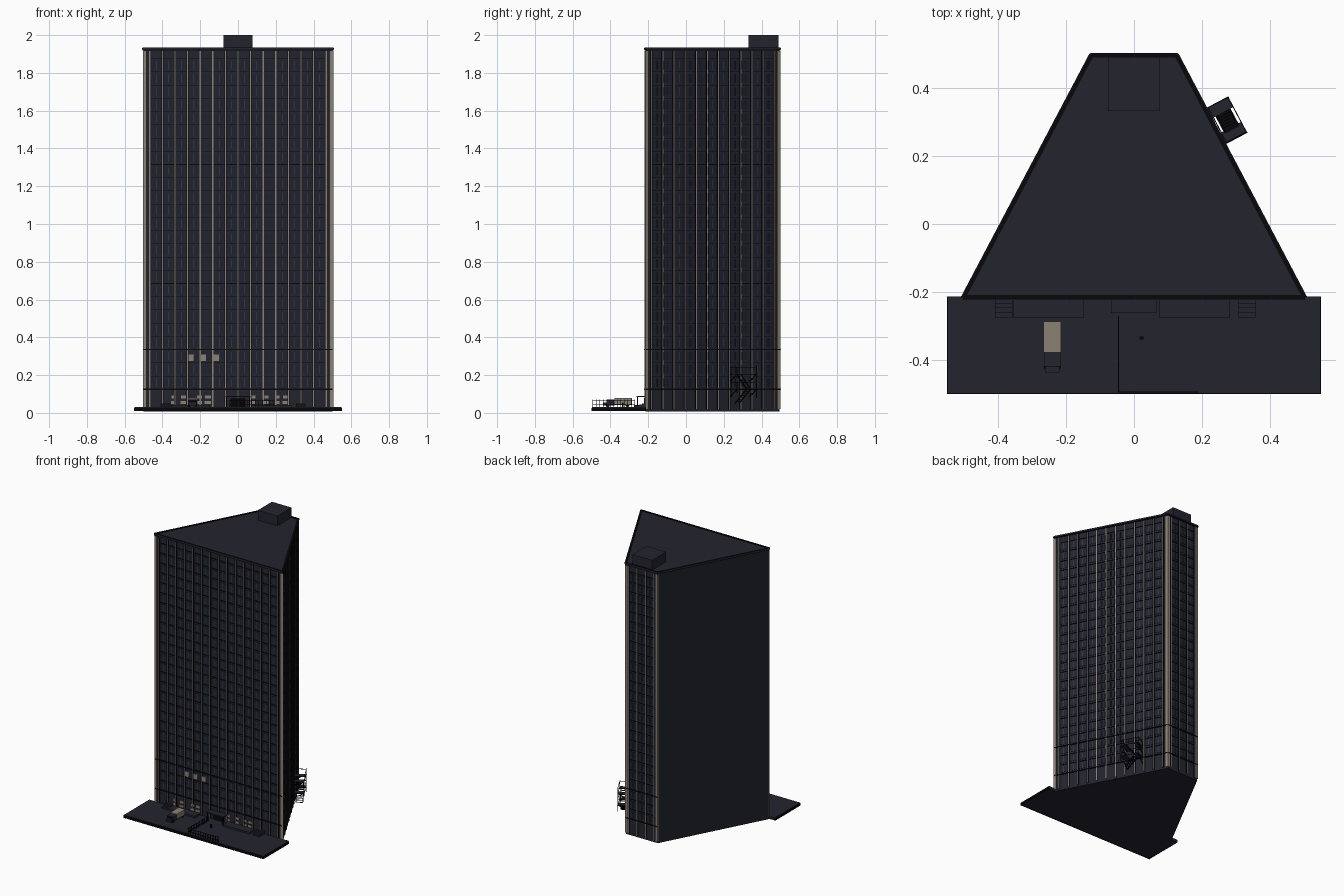
import bpy, bmesh, math
from mathutils import Matrix, Vector

cube = bpy.data.objects.get("Cube")
if cube:
    bpy.data.objects.remove(cube, do_unlink=True)


def material(name, rgb):
    m = bpy.data.materials.new(name)
    m.use_nodes = True
    m.diffuse_color = (*rgb, 1)
    m.node_tree.nodes["Principled BSDF"].inputs["Base Color"].default_value = (*rgb, 1)
    return m


SLATE = material("dark slate", (0.017, 0.017, 0.028))
GLASS = material("dark glass", (0.014, 0.016, 0.027))
BLIND = material("plain wall charcoal", (0.013, 0.015, 0.019))
TAN = material("tan stone", (0.25, 0.22, 0.175))
BLACK = material("black metal", (0.002, 0.002, 0.003))
GREY = material("grey mullion", (0.06, 0.06, 0.075))


class Part:
    """Collects boxes placed in a local frame and turns them into one object."""

    def __init__(self, name, mat, frame=None):
        self.name, self.mat = name, mat
        self.frame = frame or Matrix.Identity(4)
        self.bm = bmesh.new()

    def box(self, x0, x1, y0, y1, z0, z1):
        size = Matrix.Diagonal((x1 - x0, y1 - y0, z1 - z0, 1))
        move = Matrix.Translation(((x0 + x1) / 2, (y0 + y1) / 2, (z0 + z1) / 2))
        bmesh.ops.create_cube(self.bm, size=1, matrix=self.frame @ move @ size)

    def beam(self, a, b, width, depth):
        a, b = Vector(a), Vector(b)
        turn = (b - a).to_track_quat("Z", "Y").to_matrix().to_4x4()
        size = Matrix.Diagonal((width, depth, (b - a).length, 1))
        move = Matrix.Translation((a + b) / 2)
        bmesh.ops.create_cube(self.bm, size=1, matrix=self.frame @ move @ turn @ size)

    def done(self):
        bmesh.ops.recalc_face_normals(self.bm, faces=self.bm.faces)
        mesh = bpy.data.meshes.new(self.name)
        self.bm.to_mesh(mesh)
        self.bm.free()
        mesh.materials.append(self.mat)
        ob = bpy.data.objects.new(self.name, mesh)
        bpy.context.collection.objects.link(ob)
        return ob


# Tower body: four-sided prism with one blind wall
TOP, FLOOR = 1.93, 0.07
plan = [Vector(p) for p in ((-0.5, -0.215), (0.5, -0.215), (0.125, 0.495), (-0.125, 0.495))]
tower = Part("tower_body", SLATE)
base = tower.bm.faces.new([tower.bm.verts.new((*p, 0.008)) for p in plan])
side = bmesh.ops.extrude_face_region(tower.bm, geom=[base])
bmesh.ops.translate(tower.bm, vec=(0, 0, TOP - 0.008),
                    verts=[g for g in side["geom"] if isinstance(g, bmesh.types.BMVert)])
body = tower.done()
body.data.materials.append(BLIND)
for f in body.data.polygons:
    f.material_index = int(f.normal.x < -0.5)


def wall_frame(i):
    """Frame with x along wall i, y outward and z up; also the wall length."""
    a, b = plan[i], plan[(i + 1) % 4]
    d = (b - a).normalized()
    m = Matrix(((d.x, d.y, 0, a.x), (d.y, -d.x, 0, a.y), (0, 0, 1, 0), (0, 0, 0, 1)))
    return m, (b - a).length


# Facades: pilasters, windows, sills and bands
def facade(name, i, bays):
    frame, length = wall_frame(i)
    step = 0.0667
    start = (length - step * bays) / 2
    stone = Part(name + "_pilasters", TAN, frame)
    dark = Part(name + "_sills", BLACK, frame)
    glass = Part(name + "_windows", GLASS, frame)
    mull = Part(name + "_mullions", GREY, frame)
    for k in range(bays + 1):
        u = start + k * step
        stone.box(u - 0.003, u + 0.003, 0, 0.006, 0.02, TOP - 0.015)
        for s in (-1, 1):
            dark.box(u + s * 0.004 - 0.001, u + s * 0.004 + 0.001, 0, 0.006, 0.02, TOP - 0.015)
    for u in (0.006, length - 0.006):
        stone.box(u - 0.008, u + 0.008, -0.004, 0.005, 0.02, TOP - 0.015)
    for n in range(26):
        z = 0.125 + n * FLOOR
        dark.box(start, length - start, 0, 0.004, z - 0.0015, z + 0.0015)
        if z + 0.06 > TOP:
            continue
        for k in range(bays):
            u = start + k * step
            for v in (u + 0.008, u + 0.036):
                glass.box(v, v + 0.023, 0, 0.002, z + 0.014, z + 0.058)
            mull.box(u + 0.0325, u + 0.0345, 0, 0.003, z + 0.014, z + 0.058)
    for z in (0.125, 0.335):
        dark.box(0, length, 0, 0.007, z - 0.003, z + 0.003)
    for part in (stone, dark, glass, mull):
        part.done()


facade("front", 0, 14)
facade("right_side", 1, 11)
facade("back", 2, 3)

# Roof edge and roof house
for i, name in enumerate(("front", "right", "back", "left")):
    frame, length = wall_frame(i)
    rim = Part(name + "_roof_edge", BLACK, frame)
    rim.box(-0.003, length + 0.003, -0.006, 0.006, TOP - 0.012, TOP + 0.004)
    rim.done()
    fascia = Part(name + "_fascia", SLATE, frame)
    fascia.box(-0.003, length + 0.003, 0, 0.008, TOP - 0.006, TOP + 0.003)
    fascia.done()
house = Part("roof_house", SLATE)
house.box(-0.077, 0.077, 0.332, 0.49, TOP, 2.0)
house.done()

# Pavement and kerb
pave = Part("pavement", SLATE)
pave.box(-0.547, 0.547, -0.497, -0.213, 0.012, 0.03)
pave.done()
kerb = Part("kerb", BLACK)
kerb.box(-0.55, 0.55, -0.5, -0.496, 0.01, 0.027)
for s in (-1, 1):
    kerb.box(s * 0.548 - 0.002, s * 0.548 + 0.002, -0.5, -0.213, 0.01, 0.027)
kerb.done()

# Entrance canopy, planters, steps and shopfront lights
front = Part("canopy_and_planters", SLATE)
front.box(-0.067, 0.067, -0.262, -0.21, 0.083, 0.09)
front.box(-0.355, -0.147, -0.275, -0.215, 0.03, 0.042)
front.box(0.073, 0.282, -0.275, -0.215, 0.03, 0.042)
for x in (-0.383, 0.332):
    for n in range(4):
        front.box(x - 0.026, x + 0.026, -0.275 + n * 0.014, -0.215, 0.03, 0.035 + n * 0.005)
front.done()
posts = Part("canopy_posts", BLACK)
for x in (-0.06, 0.06):
    posts.box(x - 0.003, x + 0.003, -0.26, -0.254, 0.03, 0.083)
posts.box(-0.04, 0.04, -0.222, -0.21, 0.03, 0.08)
posts.done()
lights = Part("shopfront_lights", TAN)
for x, w in ((-0.355, 0.02), (-0.305, 0.03), (-0.22, 0.03), (-0.178, 0.035),
             (0.065, 0.027), (0.137, 0.025), (0.2, 0.02), (0.235, 0.035)):
    lights.box(x, x + w, -0.221, -0.212, 0.046, 0.062)
    lights.box(x + 0.004, x + w, -0.221, -0.212, 0.076, 0.092)
for k in range(3):
    x = -0.265 + k * 0.0667
    lights.box(x, x + 0.03, -0.22, -0.212, 0.275, 0.31)
lights.done()

# Delivery van
cargo = Part("van_cargo_box", TAN)
cargo.box(-0.266, -0.214, -0.378, -0.286, 0.042, 0.078)
cargo.done()
cab = Part("van_cab", SLATE)
cab.box(-0.264, -0.216, -0.418, -0.378, 0.04, 0.072)
cab.box(-0.261, -0.219, -0.436, -0.418, 0.04, 0.056)
cab.done()
wheels = Part("van_wheels", BLACK)
for x in (-0.259, -0.221):
    for y in (-0.415, -0.31):
        bmesh.ops.create_cone(wheels.bm, cap_ends=True, segments=12, radius1=0.01, radius2=0.01,
                              depth=0.01, matrix=Matrix.Translation((x, y, 0.04))
                              @ Matrix.Rotation(math.pi / 2, 4, "Y"))
wheels.box(-0.261, -0.219, -0.4195, -0.417, 0.058, 0.07)
wheels.done()

# Street railings and hydrant
rail = Part("street_railings", BLACK)
for z in (0.045, 0.065):
    rail.box(-0.047, -0.044, -0.495, -0.27, z, z + 0.003)
    rail.box(-0.047, 0.19, -0.495, -0.492, z, z + 0.003)
for n in range(13):
    y, x = -0.495 + n * 0.0185, -0.047 + n * 0.0195
    rail.box(-0.047, -0.044, y, y + 0.003, 0.03, 0.07)
    rail.box(x, x + 0.003, -0.495, -0.492, 0.03, 0.07)
rail.box(0.016, 0.028, -0.339, -0.331, 0.03, 0.055)
rail.done()

# Fire escape on the right wall
frame, _ = wall_frame(1)
escape = Part("fire_escape", BLACK, frame)
grate = Part("fire_escape_landings", SLATE, frame)
U0, U1, OUT = 0.507, 0.626, 0.078
for z in (0.125, 0.205):
    for u0, u1 in ((U0, U0 + 0.035), (U1 - 0.035, U1)):
        grate.box(u0, u1, 0, OUT, z - 0.003, z)
    for v in (0.012, OUT):
        escape.box(U0, U1, v - 0.003, v, z - 0.003, z)
    escape.box(U0, U1, OUT - 0.003, OUT, z + 0.035, z + 0.038)
    for u in (U0, U1 - 0.003):
        escape.box(u, u + 0.003, 0, OUT, z + 0.035, z + 0.038)
        for v in (0.01, OUT - 0.003):
            escape.box(u, u + 0.003, v, v + 0.003, z - 0.02, z + 0.038)
        escape.beam((u, 0, z - 0.04), (u, OUT, z), 0.004, 0.004)
flights = (((U0 + 0.02, 0.05), (U1 - 0.03, 0.125)), ((U1 - 0.03, 0.125), (U0 + 0.03, 0.205)))
for (ua, za), (ub, zb) in flights:
    for v in (0.02, 0.065):
        escape.beam((ua, v, za), (ub, v, zb), 0.005, 0.005)
    for n in range(8):
        t = n / 7
        u, z = ua + (ub - ua) * t, za + (zb - za) * t
        escape.box(u - 0.004, u + 0.004, 0.02, 0.065, z - 0.001, z + 0.001)
escape.box(U1 - 0.004, U1, OUT - 0.004, OUT, 0.08, 0.25)
escape.done()
grate.done()
